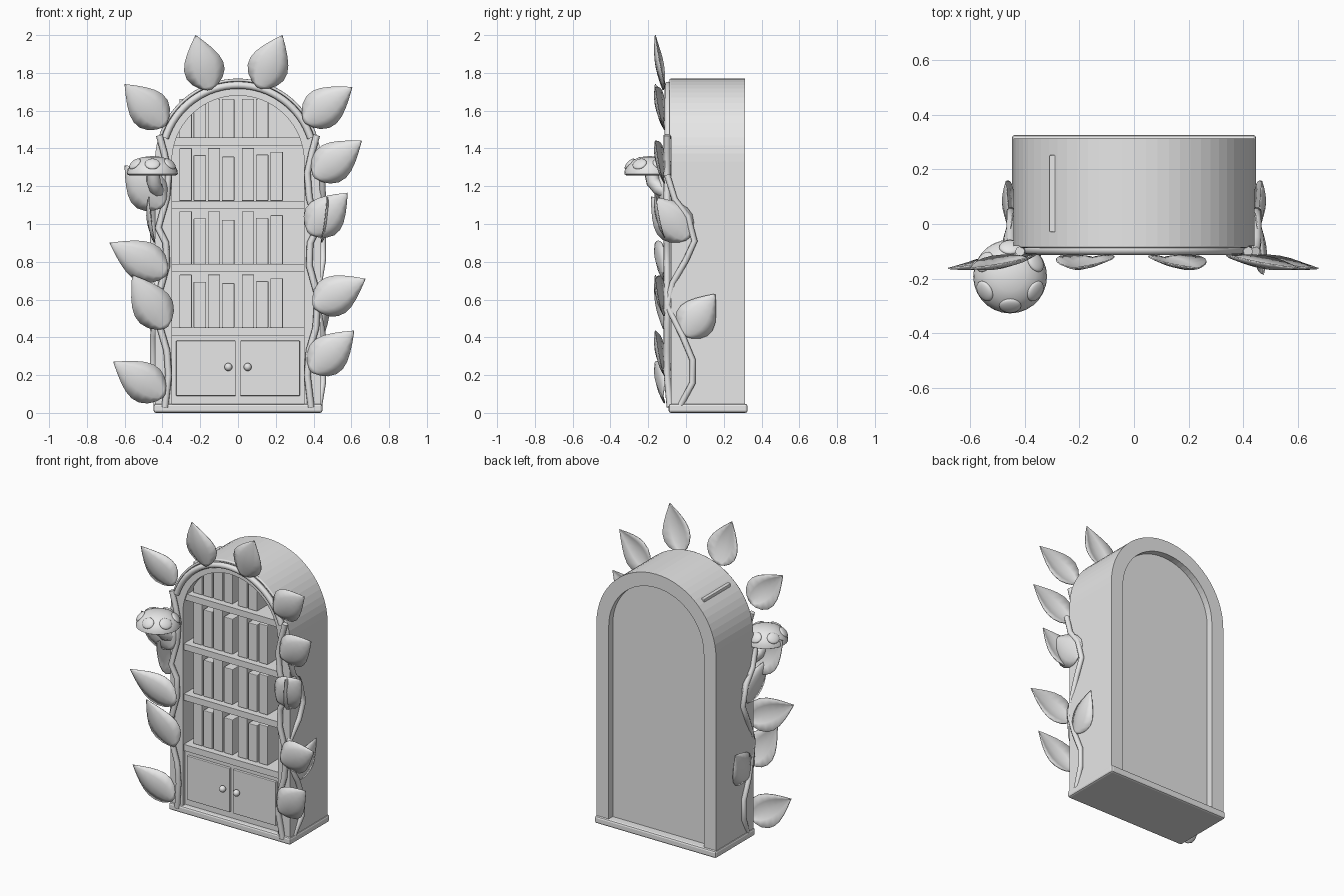
import bpy, bmesh, math
from mathutils import Vector

if "Cube" in bpy.data.objects:
    bpy.data.objects.remove(bpy.data.objects["Cube"])

grey = bpy.data.materials.new("plain grey")
grey.diffuse_color = (0.8, 0.8, 0.8, 1)
grey.use_nodes = True
grey.node_tree.nodes["Principled BSDF"].inputs["Base Color"].default_value = grey.diffuse_color


def finish(name, bm, smooth=None, bevel=0):
    bmesh.ops.recalc_face_normals(bm, faces=bm.faces)
    me = bpy.data.meshes.new(name)
    bm.to_mesh(me)
    bm.free()
    ob = bpy.data.objects.new(name, me)
    bpy.context.collection.objects.link(ob)
    me.materials.append(grey)
    if bevel:
        m = ob.modifiers.new("bevel", 'BEVEL')
        m.width, m.segments = bevel, 2
    if smooth:
        bpy.ops.object.select_all(action='DESELECT')
        ob.select_set(True)
        bpy.context.view_layer.objects.active = ob
        bpy.ops.object.shade_smooth_by_angle(angle=math.radians(smooth))
    return ob


def box(name, x0, x1, y0, y1, z0, z1, bevel=0):
    bm = bmesh.new()
    bmesh.ops.create_cube(bm, size=1)
    for v in bm.verts:
        v.co = ((x0 + x1) / 2 + v.co.x * (x1 - x0), (y0 + y1) / 2 + v.co.y * (y1 - y0),
                (z0 + z1) / 2 + v.co.z * (z1 - z0))
    return finish(name, bm, bevel=bevel)


def ball(name, loc, scale, axis=(0, 0, 1)):
    bm = bmesh.new()
    bmesh.ops.create_uvsphere(bm, u_segments=20, v_segments=12, radius=1)
    rot = Vector(axis).to_track_quat('Z', 'Y')
    for v in bm.verts:
        v.co = rot @ Vector([a * b for a, b in zip(v.co, scale)]) + Vector(loc)
    return finish(name, bm, smooth=60)


def tube(name, pts, r):
    # round tube along a polyline, converted to a mesh
    cu = bpy.data.curves.new(name, 'CURVE')
    cu.dimensions = '3D'
    cu.bevel_depth, cu.bevel_resolution, cu.use_fill_caps = r, 2, True
    sp = cu.splines.new('POLY')
    sp.points.add(len(pts) - 1)
    for p, co in zip(sp.points, pts):
        p.co = (*co, 1)
    tmp = bpy.data.objects.new(name + "_curve", cu)
    bpy.context.collection.objects.link(tmp)
    bpy.context.view_layer.update()
    me = bpy.data.meshes.new_from_object(tmp.evaluated_get(bpy.context.evaluated_depsgraph_get()))
    bpy.data.objects.remove(tmp)
    bm = bmesh.new()
    bm.from_mesh(me)
    bpy.data.meshes.remove(me)
    return finish(name, bm, smooth=50)


def arch(r, z0=0.04, zc=1.33, n=32):
    pts = [(r, z0)] + [(r * math.cos(math.pi * i / n), zc + r * math.sin(math.pi * i / n))
                       for i in range(n + 1)] + [(-r, z0)]
    return pts


# Arched cabinet shell: band between two arches
bm = bmesh.new()
out, inn, Y0, Y1 = arch(0.44), arch(0.35), -0.08, 0.313
rings = [[bm.verts.new((x, y, z)) for x, z in prof]
         for prof, y in ((out, Y0), (out, Y1), (inn, Y1), (inn, Y0))]
for a in range(4):
    p, q = rings[a], rings[(a + 1) % 4]
    for i in range(len(out) - 1):
        bm.faces.new((p[i], p[i + 1], q[i + 1], q[i]))
for i in (0, -1):
    bm.faces.new([r[i] for r in rings])
finish("cabinet_shell", bm)

# Recessed back panel
bm = bmesh.new()
f = bm.faces.new([bm.verts.new((x, 0.25, z)) for x, z in arch(0.355)])
ext = bmesh.ops.extrude_face_region(bm, geom=[f])
for v in [g for g in ext['geom'] if isinstance(g, bmesh.types.BMVert)]:
    v.co.y += 0.02
finish("back_panel", bm)

# Plinth, shelves, cupboard doors and knobs
box("plinth", -0.447, 0.447, -0.092, 0.326, 0, 0.048, bevel=0.012)
for z in (0.41, 0.745, 1.08, 1.415):
    box("shelf", -0.352, 0.352, -0.07, 0.255, z, z + 0.042)
box("cupboard", -0.352, 0.352, -0.055, 0.255, 0.04, 0.415)
for s in (-1, 1):
    a, b = sorted((s * 0.012, s * 0.328))
    box("door", a, b, -0.072, -0.05, 0.09, 0.382, bevel=0.004)
    ball("door_knob", (s * 0.051, -0.09, 0.243), (0.021, 0.021, 0.021))

# Books, the same widths on each shelf
starts = (-0.31, -0.235, -0.16, -0.085, 0.02, 0.095, 0.172)
heights = (0.28, 0.242, 0.28, 0.235, 0.28, 0.245, 0.26)
for zi, z in enumerate((0.452, 0.787, 1.122, 1.457)):
    for i, (x, h) in enumerate(zip(starts, heights)):
        if zi == 3:
            if i == 6:
                continue
            h = 0.205
        box("book", x, x + 0.066, -0.03, 0.252, z, z + h, bevel=0.004)

# Arch trim over the opening
for r, t, y in ((0.405, 0.019, -0.094), (0.432, 0.008, -0.08)):
    tube("arch_trim", [(r * math.cos(a), y, 1.33 + r * math.sin(a))
                       for a in [math.radians(18 + 4.5 * k) for k in range(33)]], t)

# Vines: a zigzag front stem and a winding side stem on each side
front = [(0.375, -0.085, 0.03), (0.355, -0.1, 0.2), (0.365, -0.1, 0.33), (0.40, -0.1, 0.45),
         (0.41, -0.1, 0.62), (0.365, -0.1, 0.78), (0.37, -0.1, 0.9), (0.41, -0.1, 0.98),
         (0.365, -0.1, 1.14), (0.355, -0.1, 1.27), (0.38, -0.1, 1.38), (0.405, -0.1, 1.47)]
side = [(0.43, -0.03, 0.04), (0.45, 0.035, 0.16), (0.45, 0.035, 0.28), (0.45, -0.02, 0.41),
        (0.42, -0.1, 0.57), (0.43, -0.07, 0.69), (0.45, 0.0, 0.81), (0.45, 0.045, 0.91),
        (0.45, 0.01, 1.04), (0.45, -0.06, 1.13), (0.445, -0.1, 1.26)]
for s in (-1, 1):
    stem = [(s * x - (0.012 if s < 0 else -0.012), y, z) for x, y, z in front]
    tube("front_vine", stem, 0.018)
    tube("side_vine", [(s * x, y, z) for x, y, z in side], 0.017)

# Leaves: creased teardrop sheets from base to tip
PROFILE = ((0, 0.012), (0.06, 0.05), (0.15, 0.082), (0.28, 0.104), (0.42, 0.107),
           (0.56, 0.094), (0.7, 0.07), (0.83, 0.042), (0.93, 0.018), (1, 0.001))


def leaf(base, tip, facing, width=1.0):
    base, tip, facing = Vector(base), Vector(tip), Vector(facing)
    along = tip - base
    across = along.cross(facing).normalized()
    up = across.cross(along).normalized()
    bm = bmesh.new()
    rows = []
    for t, w in PROFILE:
        mid = base + along * t + up * (0.02 * math.sin(math.pi * t))
        rows.append([bm.verts.new(mid + across * (w * width * k) - up * (0.3 * w * abs(k) ** 1.5))
                     for k in (-1, -0.5, 0, 0.5, 1)])
    for p, q in zip(rows, rows[1:]):
        for i in range(4):
            bm.faces.new((p[i], p[i + 1], q[i + 1], q[i]))
    ob = finish("leaf", bm, smooth=60)
    m = ob.modifiers.new("thickness", 'SOLIDIFY')
    m.thickness = 0.005


# base x, base z, tip x, tip z for the front leaves
for bx, bz, tx, tz in (
        (-0.15, 1.71, -0.225, 2.0), (0.11, 1.72, 0.235, 2.0),
        (-0.385, 1.52, -0.6, 1.74), (-0.40, 1.09, -0.6, 1.31), (-0.375, 0.735, -0.68, 0.90),
        (-0.38, 0.45, -0.56, 0.73), (-0.39, 0.09, -0.66, 0.27),
        (0.35, 1.54, 0.605, 1.725), (0.40, 1.25, 0.655, 1.44), (0.375, 0.95, 0.58, 1.165),
        (0.40, 0.56, 0.675, 0.71), (0.385, 0.22, 0.615, 0.435)):
    leaf((bx, -0.125, bz), (tx, -0.165, tz), (0, -1, 0), 1.0)
# Leaves lying against the cabinet sides
for s in (-1, 1):
    leaf((s * 0.455, -0.015, 0.41), (s * 0.47, 0.155, 0.63), (s, 0, 0))
    leaf((s * 0.455, 0.01, 0.92), (s * 0.475, -0.185, 1.145), (s, 0, 0))

# Mushroom: lathed cap, bent stem and a ring of spots
C = Vector((-0.453, -0.192, 0))
bm = bmesh.new()
cap = [(0, 1.272), (0.09, 1.268), (0.125, 1.258), (0.135, 1.264), (0.132, 1.285), (0.118, 1.312),
       (0.092, 1.337), (0.055, 1.354), (0, 1.36)]
vs = [bm.verts.new((C.x + r, C.y, z)) for r, z in cap]
es = [bm.edges.new(p) for p in zip(vs, vs[1:])]
bmesh.ops.spin(bm, geom=vs + es, cent=C, axis=(0, 0, 1), angle=math.tau, steps=28)
bmesh.ops.remove_doubles(bm, verts=bm.verts, dist=0.0005)
finish("mushroom_cap", bm, smooth=50)
tube("mushroom_stem", [(-0.45, -0.185, 1.275), (-0.447, -0.175, 1.225), (-0.435, -0.145, 1.19),
                       (-0.42, -0.1, 1.17)], 0.038)
for k in range(6):
    a = math.radians(30 + 60 * k)
    d = Vector((math.cos(a), math.sin(a), 0))
    ball("mushroom_spot", C + d * 0.107 + Vector((0, 0, 1.318)), (0.04, 0.036, 0.014),
         d + Vector((0, 0, 0.9)))
